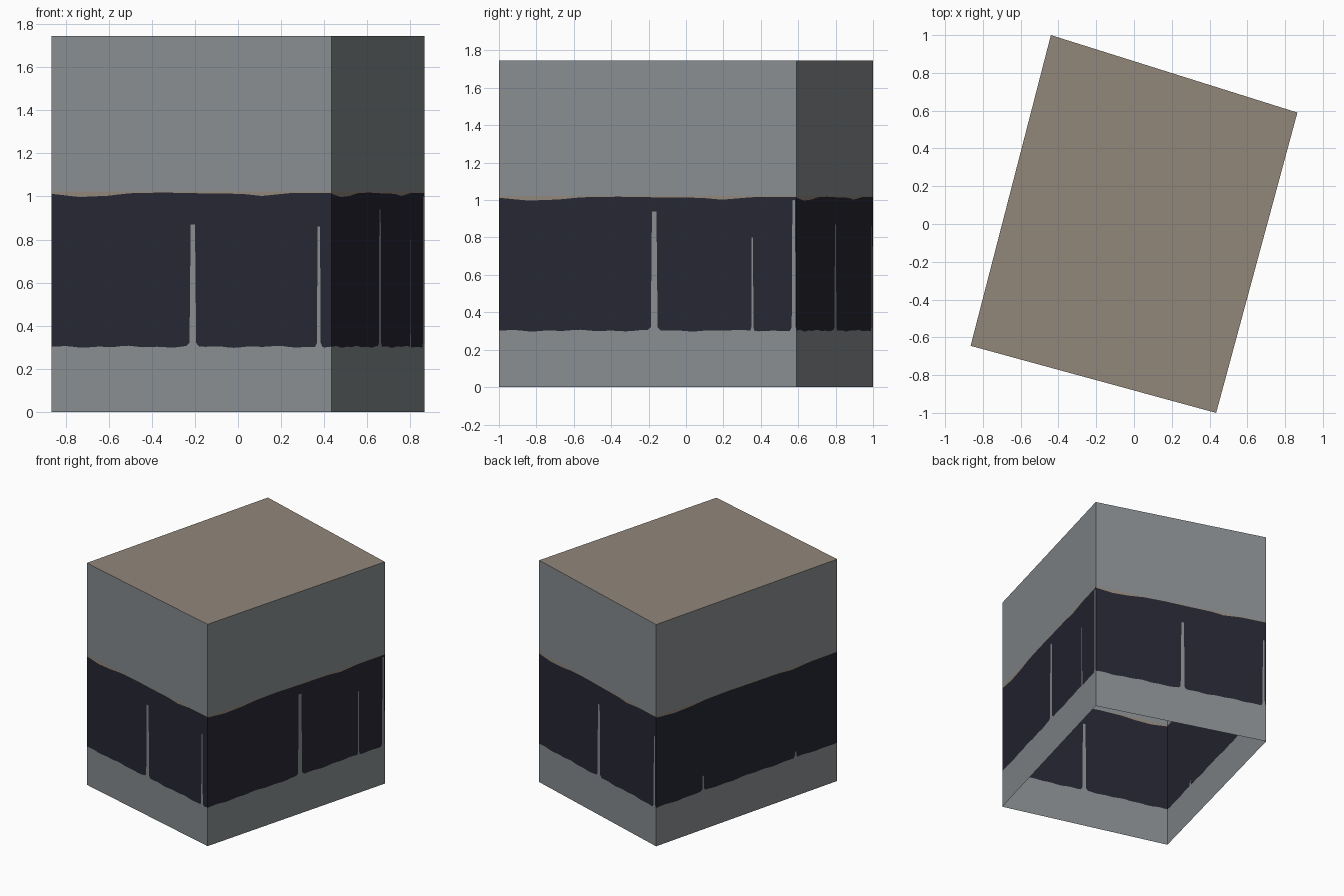
import bpy, bmesh, math

if "Cube" in bpy.data.objects:
    bpy.data.objects.remove(bpy.data.objects["Cube"])

H = 1.745
CORNERS = [(-0.865, -0.645), (0.435, -1.0), (0.865, 0.59), (-0.44, 1.0)]


def srgb(*rgb):
    return tuple(((c / 255 + 0.055) / 1.055) ** 2.4 for c in rgb) + (1.0,)


def material(name, col):
    m = bpy.data.materials.new(name)
    m.diffuse_color = col
    m.use_nodes = True
    m.node_tree.nodes["Principled BSDF"].inputs["Base Color"].default_value = m.diffuse_color
    return m


GREY = material("wall grey", srgb(136, 141, 144))
DARK = material("dark band", srgb(38, 38, 51))
BROWN = material("roof brown", srgb(146, 135, 122))


def lerp_profile(points, t):
    for (a, za), (b, zb) in zip(points, points[1:]):
        if t <= b:
            return za + (zb - za) * (t - a) / (b - a)
    return points[-1][1]


# Wavy upper edge of the dark band, along each wall
UPPER = [(0, 1.012), (0.1, 0.997), (0.2, 1.003), (0.28, 1.015), (0.4, 1.018),
         (0.55, 1.014), (0.68, 1.012), (0.75, 1.002), (0.85, 1.015), (1, 1.016)]


def build_wall(name, a, b, streaks):
    """Wall of stacked colour bands; streaks are (position, half width, top)."""
    length = math.dist(a, b)

    def lower(t):
        z = 0.302 + 0.005 * math.sin(17 * t) * math.sin(41 * t)
        for c, w, top in streaks:
            d = abs(t - c) * length / w
            if d < 2:                          # flared foot
                z = max(z, 0.30 + 0.02 * (2 - d))
            if d < 1:                          # narrow upright streak
                z = max(z, 0.32 + (top - 0.32) * min(1, (1 - d) / 0.35))
        return z

    ts = {i / 40 for i in range(41)}
    for c, w, top in streaks:
        ts |= {c + k * w / length for k in (-2, -1, -0.65, 0.65, 1, 2)}
    ts = sorted(t for t in ts if 0 <= t <= 1)

    bm = bmesh.new()
    columns = []
    for t in ts:
        x, y = (a[i] + (b[i] - a[i]) * t for i in (0, 1))
        hi = lerp_profile(UPPER, t)
        zs = (0, min(lower(t), hi - 0.005), hi, max(1.022, hi + 0.004), H)
        columns.append([bm.verts.new((x, y, z)) for z in zs])
    for p, q in zip(columns, columns[1:]):
        for i, mat in enumerate((0, 1, 2, 0)):
            bm.faces.new((p[i], q[i], q[i + 1], p[i + 1])).material_index = mat
    finish(name, bm, (GREY, DARK, BROWN))


def finish(name, bm, mats):
    me = bpy.data.meshes.new(name)
    bm.to_mesh(me)
    bm.free()
    for m in mats:
        me.materials.append(m)
    bpy.context.collection.objects.link(bpy.data.objects.new(name, me))


# Four walls, open underneath
STREAKS = {
    "front_wall": [(0.504, 0.016, 0.87), (0.954, 0.009, 0.86)],
    "right_wall": [(0.522, 0.019, 0.94), (0.852, 0.006, 0.80), (0.991, 0.011, 1.0)],
    "back_wall": [(0.51, 0.016, 0.87), (0.985, 0.009, 0.86)],
    "left_wall": [(0.26, 0.009, 0.42), (0.77, 0.008, 0.35)],
}
for i, (name, streaks) in enumerate(STREAKS.items()):
    build_wall(name, CORNERS[i], CORNERS[(i + 1) % 4], streaks)

# Flat roof
bm = bmesh.new()
bm.faces.new([bm.verts.new((x, y, H)) for x, y in CORNERS])
finish("flat_roof", bm, (BROWN,))
